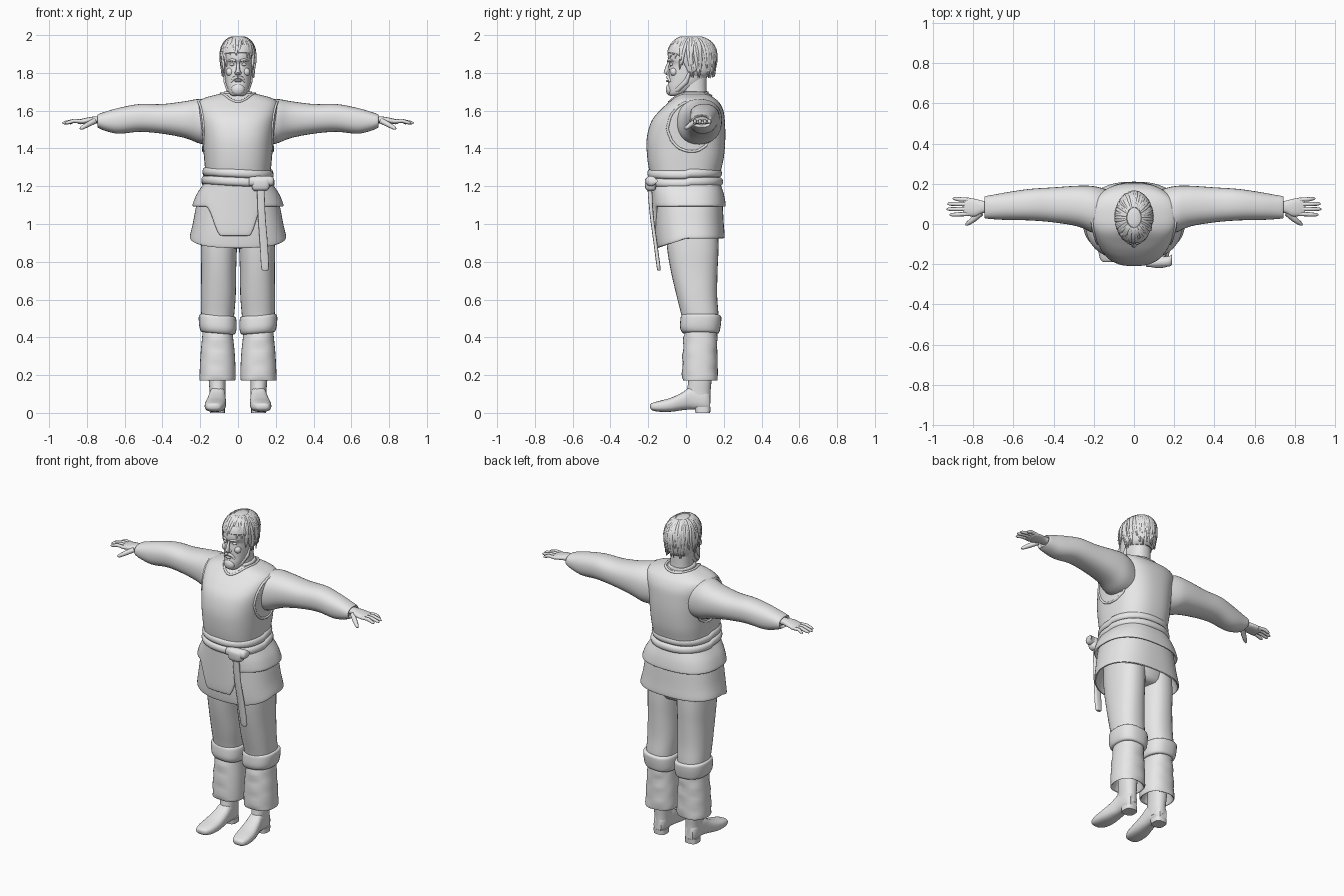
import bpy, bmesh, math, random
from mathutils import Vector
from mathutils.bvhtree import BVHTree

random.seed(4)
cube = bpy.data.objects.get("Cube")
if cube:
    bpy.data.objects.remove(cube)

grey = bpy.data.materials.new("plain_grey")
grey.use_nodes = True
grey.diffuse_color = (0.8, 0.8, 0.8, 1)
grey.node_tree.nodes["Principled BSDF"].inputs["Base Color"].default_value = grey.diffuse_color


def finish(obj, mirror):
    """Select, smooth, colour and optionally mirror an object across x."""
    bpy.ops.object.select_all(action="DESELECT")
    obj.select_set(True)
    bpy.context.view_layer.objects.active = obj
    if obj.type == "CURVE":
        bpy.ops.object.convert(target="MESH")
        obj = bpy.context.view_layer.objects.active
    bpy.ops.object.shade_smooth_by_angle(angle=math.radians(50))
    if not obj.data.materials:
        obj.data.materials.append(grey)
    if mirror:
        mod = obj.modifiers.new("mirror", "MIRROR")
        mod.use_mirror_merge = False
    return obj


def add_bmesh(name, bm, mirror):
    bmesh.ops.recalc_face_normals(bm, faces=bm.faces)
    mesh = bpy.data.meshes.new(name)
    bm.to_mesh(mesh)
    bm.free()
    obj = bpy.data.objects.new(name, mesh)
    bpy.context.collection.objects.link(obj)
    return finish(obj, mirror)


def catmull(rows, steps):
    """Smoothly interpolate between rows of numbers."""
    out, last = [], len(rows) - 1
    for i in range(last):
        group = [rows[max(0, min(last, i + k))] for k in (-1, 0, 1, 2)]
        for s in range(steps):
            t = s / steps
            out.append([b + t / 2 * (c - a + t * (2 * a - 5 * b + 4 * c - d + t * (3 * (b - c) + d - a)))
                        for a, b, c, d in zip(*group)])
    return out + [list(rows[-1])]


def loft(name, rings, axis="Z", power=2.3, count=32, steps=4, warp=None, mirror=False):
    """Skin rounded sections; ring = position, then low/high (or half width), low/high."""
    rings = [(r[0], -r[1], *r[1:]) if len(r) == 4 else r for r in rings]
    bm = bmesh.new()
    loops = []
    for t, a0, a1, b0, b1 in catmull(rings, steps):
        loop = []
        for i in range(count):
            ang = math.tau * i / count
            c, s = [math.copysign(abs(v) ** (2 / power), v) for v in (math.cos(ang), math.sin(ang))]
            a, b = (a0 + a1 + (a1 - a0) * c) / 2, (b0 + b1 + (b1 - b0) * s) / 2
            co = Vector({"X": (t, a, b), "Y": (a, t, b), "Z": (a, b, t)}[axis])
            loop.append(bm.verts.new(warp(co) if warp else co))
        loops.append(loop)
    for low, high in zip(loops, loops[1:]):
        for i in range(count):
            j = (i + 1) % count
            bm.faces.new((low[i], low[j], high[j], high[i]))
    bm.faces.new(loops[0])
    bm.faces.new(loops[-1])
    return add_bmesh(name, bm, mirror)


def tubes(name, paths, depth, closed=False, mirror=False):
    """Round strands; every path point is (position, relative radius)."""
    curve = bpy.data.curves.new(name, "CURVE")
    curve.dimensions = "3D"
    curve.bevel_depth, curve.bevel_resolution, curve.use_fill_caps = depth, 2, True
    for path in paths:
        spline = curve.splines.new("POLY")
        spline.points.add(len(path) - 1)
        spline.use_cyclic_u = closed
        for point, (co, radius) in zip(spline.points, path):
            point.co, point.radius = (*co, 1), radius
    obj = bpy.data.objects.new(name, curve)
    bpy.context.collection.objects.link(obj)
    return finish(obj, mirror)


def ball(name, loc, size, mirror=False):
    bm = bmesh.new()
    bmesh.ops.create_uvsphere(bm, u_segments=16, v_segments=10, radius=1)
    for v in bm.verts:
        v.co = Vector(loc) + v.co * Vector(size)
    return add_bmesh(name, bm, mirror)


def ramp(low, high, v):
    t = max(0, min(1, (v - low) / (high - low)))
    return t * t * (3 - 2 * t)


# Vest body
torso = loft("vest", [(1.18, .17, -.17, .17), (1.26, .172, -.19, .18), (1.35, .18, -.205, .2),
                      (1.45, .188, -.208, .208), (1.54, .2, -.185, .206), (1.6, .212, -.14, .198),
                      (1.645, .21, -.09, .175), (1.67, .17, -.06, .145), (1.69, .09, -.035, .115)],
             power=2.5, count=56)

# Raised vest edges laid onto the body surface
surface = BVHTree.FromPolygons([v.co for v in torso.data.vertices],
                               [tuple(p.vertices) for p in torso.data.polygons])
angles = [math.tau * i / 40 for i in range(40)]
armhole = [Vector((.24, .035 + .155 * math.cos(a), 1.525 + .145 * math.sin(a))) for a in angles]
neckline = [Vector((.09 * math.cos(a), .04 + .1 * math.sin(a), 1.69 - .075 * max(0, -math.sin(a)) ** 3))
            for a in angles]
for name, points, both in (("armhole_edge", armhole, True), ("neckline_edge", neckline, False)):
    tubes(name, [[(surface.find_nearest(p)[0], 1) for p in points]], .007, closed=True, mirror=both)

# Belt wraps, knot and hanging end
for name, base, grow in (("belt_upper", 1.245, 0), ("belt_lower", 1.2, .006)):
    loft(name, [(base + h, .178 + o + grow, -.195 - o, .18 + o + grow)
                for h, o in ((0, -.02), (.003, 0), (.015, .009), (.032, .009), (.045, 0), (.048, -.02))],
         count=56, steps=2, warp=lambda c: c + Vector((0, 0, -.05 * c.x if c.y < 0 else 0)))
loft("belt_knot", [(1.175, .085, .15, -.2, -.17), (1.19, .075, .165, -.215, -.16),
                   (1.235, .075, .17, -.217, -.16), (1.25, .09, .155, -.2, -.17)], power=3.5, count=20)
loft("belt_knot_loop", [(.06, -.205, -.17, 1.21, 1.235), (.07, -.214, -.17, 1.2, 1.25),
                        (.17, -.212, -.16, 1.2, 1.255), (.19, -.2, -.15, 1.215, 1.24)], axis="X", count=16)
loft("belt_end", [(.755, .135, .15, -.15, -.138), (.77, .123, .163, -.155, -.135), (.9, .115, .157, -.172, -.152),
                  (1.05, .105, .145, -.192, -.172), (1.2, .1, .14, -.205, -.18)], power=3.5, count=16)

# Tunic skirt, open at the hem and lower in front
loft("tunic_skirt", [(1.22, .175, -.175, .175), (1.12, .215, -.168, .192), (1.0, .24, -.165, .2),
                     (.935, .255, -.158, .205), (.925, .25, -.152, .2), (.935, .242, -.146, .192),
                     (1.05, .2, -.14, .17)], power=2.5, count=64,
     warp=lambda c: c - Vector((0, 0, .19 * max(0, -c.y / .16) * max(0, 1.2 - c.z))))


def flap_drop(c):
    drop = ramp(-.17, -.09, c.x) * (1 - ramp(.06, .13, c.x)) if c.y < 0 else 0
    c.z = 1.2 - (1.2 - c.z) * (1 + 1.45 * drop)
    return c


# Shorter outer flap with a front apron
loft("tunic_flap", [(1.215, .18, -.185, .182), (1.16, .218, -.183, .2), (1.105, .24, -.18, .21),
                    (1.093, .236, -.174, .206), (1.1, .226, -.165, .198), (1.13, .205, -.155, .188)],
     power=2.5, count=96, warp=flap_drop)


def crease(c):
    wave = math.sin(c.z * 70 + c.y * 30) * math.cos(c.y * 25 + c.x * 30)
    return c + Vector((0, .004 * wave, 0))


# Trousers, knee bands and lower leg wraps
loft("trouser_seat", [(.87, .06, -.04, .1), (.9, .15, -.1, .16), (1.08, .18, -.13, .17)])
loft("trouser_leg", [(.46, .025, .19, -.015, .17), (.52, .02, .195, -.025, .172), (.62, .012, .196, -.05, .165),
                     (.75, .01, .195, -.08, .167), (.87, .006, .196, -.1, .172), (1, .004, .19, -.11, .17)],
     mirror=True)
loft("knee_band", [(.42, .03, .18, .0, .16), (.425, .016, .196, -.02, .175), (.45, .008, .205, -.031, .182),
                   (.49, .008, .208, -.03, .187), (.513, .013, .204, -.025, .184), (.518, .03, .185, -.01, .16)],
     power=2.5, warp=lambda c: c + Vector((0, 0, .08 * (c.x - .1))), mirror=True)
loft("lower_trouser", [(.25, .05, .17, .015, .14), (.185, .028, .192, -.006, .155), (.173, .02, .2, -.014, .163),
                       (.185, .013, .204, -.02, .168), (.3, .016, .199, -.018, .166),
                       (.4, .026, .19, -.012, .165), (.45, .03, .185, -.005, .165)],
     warp=crease, mirror=True)

# Boots
loft("boot_shaft", [(.05, .068, .148, .012, .13), (.11, .066, .15, .005, .13), (.17, .065, .155, .012, .135),
                    (.27, .06, .16, .015, .14)], count=24, mirror=True)
loft("boot_foot", [(-.19, .115, .145, .028, .042), (-.18, .092, .165, .014, .052), (-.14, .072, .176, .006, .064),
                   (-.08, .064, .174, .006, .08), (-.02, .064, .162, .014, .108), (.03, .066, .152, .018, .14),
                   (.1, .07, .148, .012, .13), (.128, .085, .135, .014, .1)],
     axis="Y", power=2.6, count=24, mirror=True)
loft("boot_heel", [(0, .07, .148, .05, .128), (.03, .07, .148, .045, .13)], power=3, count=24, mirror=True)

# Sleeves with a turned-in cuff
loft("sleeve", [(.13, -.05, .17, 1.42, 1.645), (.2, -.045, .188, 1.425, 1.662), (.28, -.012, .19, 1.455, 1.65),
                (.4, .008, .182, 1.478, 1.635), (.52, .018, .174, 1.488, 1.635), (.63, .02, .158, 1.478, 1.615),
                (.7, .024, .145, 1.492, 1.595), (.738, .028, .138, 1.508, 1.582),
                (.742, .036, .13, 1.515, 1.575), (.73, .045, .122, 1.525, 1.565)], axis="X", mirror=True)

# Hands
loft("palm", [(.7, .055, .115, 1.53, 1.572), (.75, .055, .115, 1.533, 1.57), (.79, .038, .125, 1.532, 1.565),
              (.835, .042, .13, 1.528, 1.555), (.85, .05, .122, 1.532, 1.55)], axis="X", count=20, mirror=True)
tubes("fingers", [[((.82, y, 1.543), 1), ((.87, y + lean / 2, 1.546), 1), ((tip - .012, y + lean, 1.536), .85),
                   ((tip, y + lean, 1.533), .4)]
                  for y, tip, lean in ((.05, .915, -.004), (.074, .93, 0), (.098, .927, .002), (.12, .9, .006))],
      .0105, mirror=True)
tubes("thumb", [[((.76, .055, 1.545), 1.3), ((.795, .025, 1.527), 1.2), ((.825, .003, 1.51), .9),
                 ((.836, -.004, 1.504), .4)]], .012, mirror=True)

# Neck and collar
loft("neck", [(1.64, .068, -.025, .12), (1.7, .062, -.025, .11), (1.8, .06, -.03, .11)])
loft("collar", [(1.655, .085, -.05, .125), (1.68, .08, -.046, .122), (1.7, .074, -.038, .118),
                (1.702, .066, -.03, .11)], warp=lambda c: c - Vector((0, 0, .25 * max(0, -c.y))))

# Head and face
loft("head", [(1.677, .025, -.082, -.045), (1.69, .045, -.094, -.005), (1.725, .06, -.098, .06),
              (1.76, .068, -.093, .1), (1.81, .073, -.09, .13), (1.845, .076, -.086, .14),
              (1.87, .08, -.096, .148), (1.91, .08, -.093, .148), (1.955, .068, -.07, .125),
              (1.98, .035, -.025, .085)])
tubes("nose", [[((0, -.09, 1.86), .6), ((0, -.1, 1.83), .8), ((0, -.106, 1.805), 1.2), ((0, -.096, 1.794), .9)]], .011)
ball("nostril", (.011, -.095, 1.799), (.009, .01, .007), mirror=True)
ball("eye", (.031, -.077, 1.845), (.014, .011, .008), mirror=True)
ball("ear", (.08, .04, 1.835), (.011, .02, .032), mirror=True)
ball("cheek", (.042, -.064, 1.805), (.022, .02, .022), mirror=True)
ball("chin_beard", (0, -.085, 1.712), (.036, .022, .032))
ball("lower_lip", (0, -.096, 1.757), (.02, .009, .006))
tubes("eyebrow", [[((.012, -.096, 1.863), .8), ((.032, -.088, 1.87), 1), ((.055, -.068, 1.863), .4)]], .008, mirror=True)
tubes("moustache", [[((0, -.097, 1.778), 1), ((.02, -.092, 1.773), 1), ((.036, -.082, 1.752), .6)]], .009, mirror=True)
tubes("jaw_beard", [[((.068, .018, 1.8), .6), ((.064, .0, 1.755), 1), ((.05, -.04, 1.715), 1),
                     ((.025, -.075, 1.695), .8)]], .014, mirror=True)


def hair_line(back):
    """Hair length from the front (-1) through the sides (0) to the back (1)."""
    return 1.785 + .105 * ramp(.2, .85, -back) - .005 * back


def trim(c):
    back = (c.y - .035) / max(.001, math.hypot(c.x, c.y - .035))
    if c.z < 1.91:
        c.z = 1.91 - (1.91 - c.z) * (1.91 - hair_line(back)) / .12
    return c


# Hair cap and layered locks
loft("hair_cap", [(1.79, .068, -.06, .12), (1.81, .08, -.078, .145), (1.85, .087, -.09, .157),
                  (1.91, .089, -.096, .16), (1.95, .077, -.078, .143), (1.98, .05, -.04, .105),
                  (1.993, .015, .0, .055)], count=40, warp=trim)
locks = []
for i in range(84):
    a = math.tau * i / 42 + random.uniform(-.08, .08)
    end = hair_line(math.sin(a)) + (.0 if i < 42 else .05) + random.uniform(-.012, .012)
    swirl, flick = random.uniform(-.25, .25), random.uniform(.98, 1.1)
    path = []
    for k in range(8):
        t = k / 7
        z = 1.987 + (end - 1.987) * t ** 1.5
        flat = math.sqrt(max(.05, 1 - max(0, (z - 1.895) / .1) ** 2))
        reach = flat * (flick if k == 7 else 1) * (1 - .12 * ramp(1.86, 1.77, z))
        turn = a + swirl * t * t
        path.append(((.088 * reach * math.cos(turn), .032 + .125 * reach * math.sin(turn), z),
                     (.6, .8, 1, 1, 1, .9, .7, .2)[k]))
    locks.append(path)
tubes("hair_locks", locks, .0105)
